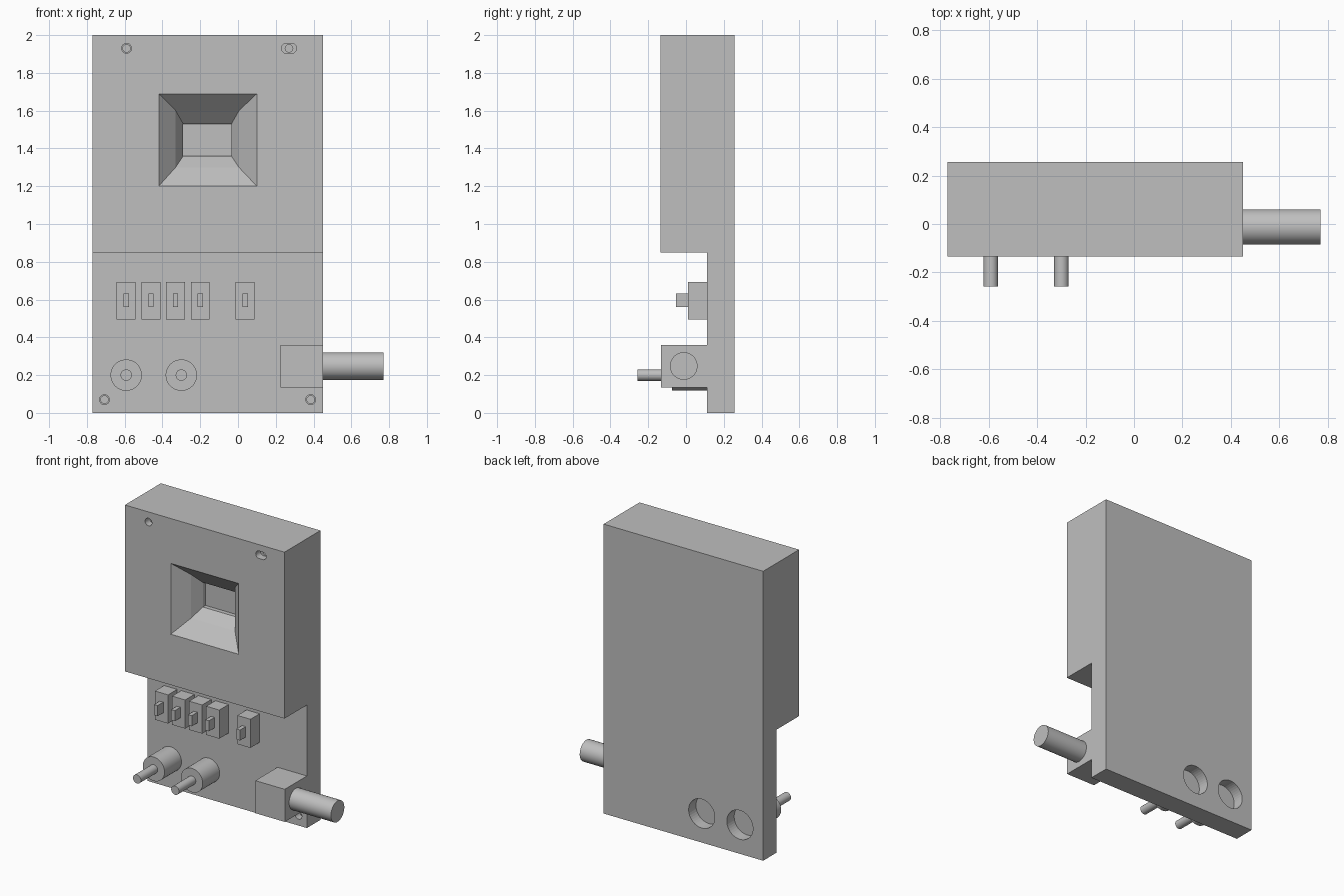
import bpy, bmesh, math
from mathutils import Matrix

if "Cube" in bpy.data.objects:
    bpy.data.objects.remove(bpy.data.objects["Cube"])

grey = bpy.data.materials.new("plain_grey")
grey.diffuse_color = (0.52, 0.52, 0.52, 1)
grey.use_nodes = True
grey.node_tree.nodes["Principled BSDF"].inputs["Base Color"].default_value = grey.diffuse_color


def finish(name, bm):
    bmesh.ops.recalc_face_normals(bm, faces=bm.faces)
    me = bpy.data.meshes.new(name)
    bm.to_mesh(me)
    bm.free()
    ob = bpy.data.objects.new(name, me)
    bpy.context.collection.objects.link(ob)
    me.materials.append(grey)
    return ob


def loft(name, rings):
    """Closed solid through a list of equal-length rings."""
    bm = bmesh.new()
    loops = [[bm.verts.new(p) for p in r] for r in rings]
    for a, b in zip(loops, loops[1:]):
        n = len(a)
        for i in range(n):
            bm.faces.new((a[i], a[(i + 1) % n], b[(i + 1) % n], b[i]))
    bm.faces.new(loops[0])
    bm.faces.new(loops[-1])
    return finish(name, bm)


def rect(x0, x1, z0, z1, y):
    return [(x0, y, z0), (x1, y, z0), (x1, y, z1), (x0, y, z1)]


def box(name, x0, x1, y0, y1, z0, z1):
    return loft(name, [rect(x0, x1, z0, z1, y0), rect(x0, x1, z0, z1, y1)])


def circle(x, z, r, y, stretch=0.0, n=40):
    """Ring facing the front; stretch turns it into a slot."""
    pts = []
    for i in range(n):
        a = 2 * math.pi * (i + 0.5) / n
        c = math.cos(a)
        pts.append((x + r * c + math.copysign(stretch, c), y, z + r * math.sin(a)))
    return pts


def smooth(ob):
    bpy.context.view_layer.objects.active = ob
    ob.select_set(True)
    bpy.ops.object.shade_smooth_by_angle(angle=math.radians(30))
    ob.select_set(False)


def cut(target, cutter):
    m = target.modifiers.new("cut", 'BOOLEAN')
    m.operation, m.solver, m.object = 'DIFFERENCE', 'EXACT', cutter
    cutter.hide_render = True
    cutter.hide_set(True)


L, R = -0.77, 0.45          # housing sides
FRONT, PLATE, BACK = -0.135, 0.11, 0.257

# Housing: thick upper half over a thin lower panel, one L-shaped profile
prof = [(PLATE, 0), (BACK, 0), (BACK, 2), (FRONT, 2), (FRONT, 0.85), (PLATE, 0.85)]
housing = loft("housing", [[(x, y, z) for y, z in prof] for x in (L, R)])

# Funnel-shaped display window with a shallow recess at its bottom
cut(housing, loft("window_cutter", [
    rect(-0.42, 0.10, 1.20, 1.69, FRONT),
    rect(-0.33, 0.005, 1.30, 1.60, FRONT + 0.095),
    rect(-0.29, -0.035, 1.36, 1.53, FRONT + 0.165),
    rect(-0.29, -0.035, 1.36, 1.53, FRONT + 0.195)]))
# Extend the funnel mouth so that the cut opens cleanly
cut(housing, box("window_mouth_cutter", -0.42, 0.10, FRONT - 0.05, FRONT + 0.0005, 1.20, 1.69))

# Screw holes: round, slotted, and two in the lower panel
for x, z, y, s in [(-0.59, 1.93, FRONT, 0), (0.27, 1.93, FRONT, 0.014),
                   (-0.707, 0.07, PLATE, 0), (0.385, 0.07, PLATE, 0)]:
    cut(housing, loft("screw_hole_cutter", [
        circle(x, z, 0.026, y - 0.02, s), circle(x, z, 0.026, y + 0.05, s),
        circle(x, z, 0.020, y + 0.05), circle(x, z, 0.020, y + 0.09)]))

# Dials with shafts, and the round pockets behind them
for i, x in enumerate((-0.592, -0.30)):
    cut(housing, loft("dial_pocket_cutter", [circle(x, 0.2, 0.10, BACK - 0.08),
                                             circle(x, 0.2, 0.10, BACK + 0.05)]))
    smooth(loft(f"dial_body_{i + 1}", [circle(x, 0.2, 0.083, -0.075),
                                       circle(x, 0.2, 0.083, PLATE + 0.01)]))
    smooth(loft(f"dial_shaft_{i + 1}", [circle(x, 0.2, 0.03, -0.258),
                                        circle(x, 0.2, 0.03, -0.07)]))

# Row of switches with levers
for i, x in enumerate((-0.592, -0.461, -0.331, -0.20, 0.038)):
    box(f"switch_{i + 1}", x - 0.05, x + 0.05, 0.01, PLATE + 0.01, 0.495, 0.693)
    box(f"switch_lever_{i + 1}", x - 0.014, x + 0.014, -0.052, 0.015, 0.56, 0.633)

# Socket block and side plug
box("socket_block", 0.225, R, -0.132, PLATE + 0.01, 0.135, 0.36)
plug = loft("side_plug", [[(x, -0.012 + dy, 0.248 + dz) for dy, _, dz in circle(0, 0, 0.073, 0)]
                          for x in (R - 0.01, 0.77)])
smooth(plug)
